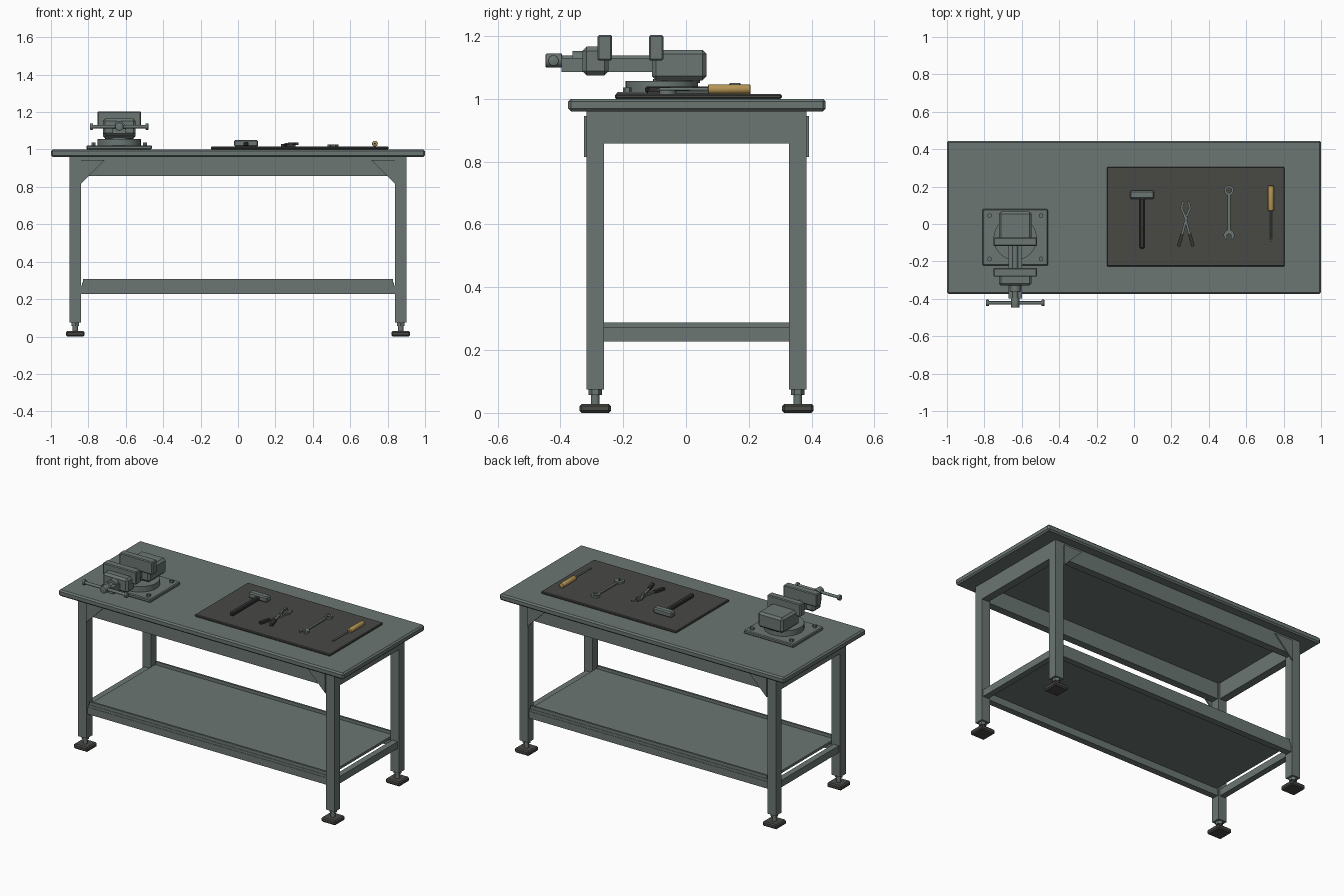
import bpy, bmesh, math
from mathutils import Vector, Matrix

if "Cube" in bpy.data.objects:
    bpy.data.objects.remove(bpy.data.objects["Cube"])


def mat(name, r, g, b):
    m = bpy.data.materials.new(name)
    m.diffuse_color = (r, g, b, 1)
    m.use_nodes = True
    m.node_tree.nodes["Principled BSDF"].inputs["Base Color"].default_value = m.diffuse_color
    return m


STEEL = mat("grey_green_steel", 0.145, 0.18, 0.17)
RUBBER = mat("dark_rubber", 0.065, 0.065, 0.06)
GRIP = mat("black_grip", 0.035, 0.036, 0.035)
WOOD = mat("tan_wood", 0.46, 0.30, 0.09)


def finish(name, bm, material, smooth=False):
    bmesh.ops.recalc_face_normals(bm, faces=bm.faces[:])
    me = bpy.data.meshes.new(name)
    bm.to_mesh(me)
    bm.free()
    me.materials.append(material)
    ob = bpy.data.objects.new(name, me)
    bpy.context.collection.objects.link(ob)
    if smooth:
        bpy.ops.object.select_all(action='DESELECT')
        ob.select_set(True)
        bpy.context.view_layer.objects.active = ob
        bpy.ops.object.shade_smooth_by_angle(angle=math.radians(35))
    return ob


def box(name, x, y, z, material=STEEL, bevel=0.0):
    """Box from (min, max) pairs on each axis."""
    bm = bmesh.new()
    bmesh.ops.create_cube(bm, size=1)
    for v in bm.verts:
        v.co = Vector([(a + b) / 2 + c * (b - a) for (a, b), c in zip((x, y, z), v.co)])
    if bevel:
        bmesh.ops.bevel(bm, geom=bm.edges[:], offset=bevel, segments=1, affect='EDGES')
    return finish(name, bm, material)


def rod(name, p, q, r, material=STEEL, sides=24, bevel=0.0, r2=None):
    """Cylinder or cone from point p to point q."""
    p, q = Vector(p), Vector(q)
    bm = bmesh.new()
    bmesh.ops.create_cone(bm, cap_ends=True, segments=sides, radius1=r,
                          radius2=r if r2 is None else r2, depth=(q - p).length)
    if bevel:
        rims = [e for e in bm.edges if any(len(f.verts) > 4 for f in e.link_faces)]
        bmesh.ops.bevel(bm, geom=rims, offset=bevel, segments=2, profile=0.5, affect='EDGES')
    rot = Vector((0, 0, 1)).rotation_difference(q - p).to_matrix().to_4x4()
    bm.transform(Matrix.Translation((p + q) / 2) @ rot)
    return finish(name, bm, material, sides > 8)


def prism(name, pts, lo, hi, material=STEEL, axis='z'):
    """Extrude an outline along z, or an x-z outline along y."""
    bm = bmesh.new()
    def put(a, b, c):
        return bm.verts.new((a, b, c) if axis == 'z' else (a, c, b))
    bot = [put(a, b, lo) for a, b in pts]
    top = [put(a, b, hi) for a, b in pts]
    bm.faces.new(bot)
    bm.faces.new(top)
    for i in range(len(pts)):
        j = (i + 1) % len(pts)
        bm.faces.new((bot[i], bot[j], top[j], top[i]))
    return finish(name, bm, material)


def ribbon(path, w):
    """Outline of a strip of width w along a 2D path."""
    left, right = [], []
    for i, p in enumerate(path):
        a, b = Vector(path[max(i - 1, 0)]), Vector(path[min(i + 1, len(path) - 1)])
        d = (b - a).normalized() * w / 2
        left.append((p[0] - d.y, p[1] + d.x))
        right.append((p[0] + d.y, p[1] - d.x))
    return left + right[::-1]


def arc(cx, cy, r, a0, a1, n):
    return [(cx + r * math.cos(math.radians(a0 + (a1 - a0) * i / n)),
             cy + r * math.sin(math.radians(a0 + (a1 - a0) * i / n))) for i in range(n + 1)]


# Table top
box("table_top", (-1, 1), (-0.375, 0.445), (0.96, 1.0), STEEL, 0.009)

# Legs, levelling feet and corner gussets
for side, s in (("left", -1), ("right", 1)):
    for end, yc, o in (("front", -0.289, -1), ("back", 0.356, 1)):
        n = f"{end}_{side}_"
        x = s * 0.87
        box(n + "leg", (x - 0.03, x + 0.03), (yc - 0.028, yc + 0.028), (0.075, 0.96))
        box(n + "foot_pad", (x - 0.05, x + 0.05), (yc - 0.05, yc + 0.05), (0, 0.029), RUBBER, 0.007)
        rod(n + "foot_stem", (x, yc, 0.025), (x, yc, 0.08), 0.014, sides=16)
        rod(n + "foot_nut", (x, yc, 0.057), (x, yc, 0.075), 0.022, sides=6)
        ys = sorted((yc + o * 0.028, yc + o * 0.036))
        prism(n + "gusset", [(s * 0.84, 0.815), (s * 0.84, 0.945), (s * 0.71, 0.945)],
              ys[0], ys[1], STEEL, 'y')
    # Side apron and lower side rail
    xa = sorted((s * 0.85, s * 0.899))
    box(side + "_apron", xa, (-0.261, 0.328), (0.858, 0.96))
    xr = sorted((s * 0.852, s * 0.89))
    box(side + "_lower_rail", xr, (-0.261, 0.328), (0.228, 0.272))

# Long aprons, lower rails and shelf lips
for end, yc, o in (("front", -0.289, -1), ("back", 0.356, 1)):
    ya = sorted((yc + o * 0.0275, yc - o * 0.02))
    box(end + "_apron", (-0.84, 0.84), ya, (0.858, 0.96))
    box(end + "_lower_rail", (-0.84, 0.84), (yc - 0.02, yc + 0.02), (0.228, 0.272))
    yl = sorted((yc + o * 0.016, yc + o * 0.004))
    box(end + "_shelf_lip", (-0.83, 0.83), yl, (0.286, 0.308))
box("lower_shelf", (-0.835, 0.835), (-0.307, 0.374), (0.272, 0.288))

# Vise: base, swivel and fixed body
VX = -0.635


def vbox(name, half, y, z, bevel=0.0):
    return box("vise_" + name, (VX - half, VX + half), y, z, STEEL, bevel)


vbox("base_plate", 0.175, (-0.222, 0.08), (1.0, 1.022), 0.005)
for i in range(4):
    bx, by = VX + (-1) ** i * 0.138, (-0.187, 0.045)[i // 2]
    rod(f"vise_bolt_{i + 1}", (bx, by, 1.02), (bx, by, 1.036), 0.013, sides=6)
rod("vise_swivel", (VX, -0.077, 1.02), (VX, -0.077, 1.057), 0.116, sides=32)
rod("vise_neck", (VX, -0.03, 1.05), (VX, -0.03, 1.064), 0.075, sides=32)
vbox("fixed_body", 0.088, (-0.108, 0.066), (1.059, 1.156), 0.013)
vbox("fixed_jaw", 0.117, (-0.118, -0.072), (1.122, 1.203), 0.005)

# Vise: sliding jaw, bar and screw
vbox("sliding_body", 0.088, (-0.33, -0.247), (1.075, 1.166), 0.013)
vbox("sliding_jaw", 0.117, (-0.282, -0.235), (1.122, 1.203), 0.005)
vbox("slide_bar", 0.037, (-0.397, -0.1), (1.085, 1.13))
rod("vise_screw", (VX, -0.43, 1.122), (VX, -0.1, 1.122), 0.016, sides=16)
rod("vise_collar", (VX, -0.362, 1.123), (VX, -0.32, 1.123), 0.03, sides=16)
rod("vise_screw_hub", (VX, -0.447, 1.122), (VX, -0.395, 1.122), 0.022, sides=16, bevel=0.003)
rod("vise_handle", (VX - 0.15, -0.422, 1.122), (VX + 0.15, -0.422, 1.122), 0.009, sides=16)
for side, s in (("left", -1), ("right", 1)):
    rod(f"vise_handle_{side}_knob", (VX + s * 0.14, -0.422, 1.122),
        (VX + s * 0.156, -0.422, 1.122), 0.017, sides=16, bevel=0.003)

# Work mat
box("work_mat", (-0.145, 0.805), (-0.226, 0.305), (1.0, 1.015), RUBBER, 0.004)

# Hammer
box("hammer_head", (-0.022, 0.108), (0.134, 0.178), (1.015, 1.051), STEEL, 0.007)
box("hammer_handle", (0.03, 0.057), (-0.13, 0.14), (1.018, 1.04), GRIP, 0.005)

# Pliers
PX = 0.277
half = [(0.038, -0.115), (0.013, -0.03), (-0.006, 0.045), (-0.023, 0.085), (-0.014, 0.12)]
for side, s, z in (("left", -1, 1.017), ("right", 1, 1.025)):
    pts = [(PX + s * x, y) for x, y in half]
    prism(f"pliers_{side}_arm", ribbon(pts, 0.013), z, z + 0.009)
    grip = [(PX + s * 0.039, -0.12), (PX + s * 0.02, -0.052)]
    prism(f"pliers_{side}_grip", ribbon(grip, 0.018), z - 0.002, z + 0.013, GRIP)
rod("pliers_pivot", (PX, 0.032, 1.015), (PX, 0.032, 1.038), 0.011, sides=16)

# Wrench
WX = 0.508
box("wrench_shaft", (WX - 0.009, WX + 0.009), (-0.04, 0.16), (1.015, 1.024), STEEL, 0.002)
for side, a in (("left", 90), ("right", -90)):
    ring = arc(WX, 0.18, 0.026, a, a + 180, 10) + arc(WX, 0.18, 0.014, a + 180, a, 6)
    prism(f"wrench_ring_{side}", ring, 1.015, 1.027)
jaw = arc(WX, -0.06, 0.029, -58, 238, 16) + [
    (WX - 0.011, -0.08), (WX - 0.011, -0.058), (WX, -0.052), (WX + 0.011, -0.058), (WX + 0.011, -0.08)]
prism("wrench_open_end", jaw, 1.015, 1.027)

# Screwdriver
SX, SZ = 0.732, 1.031
rod("screwdriver_handle", (SX, 0.07, SZ), (SX, 0.205, SZ), 0.0155, WOOD, 16, 0.004)
rod("screwdriver_shaft", (SX, -0.085, SZ), (SX, 0.075, SZ), 0.005, STEEL, 12)
box("screwdriver_tip", (SX - 0.006, SX + 0.006), (-0.095, -0.08), (SZ - 0.002, SZ + 0.002))
